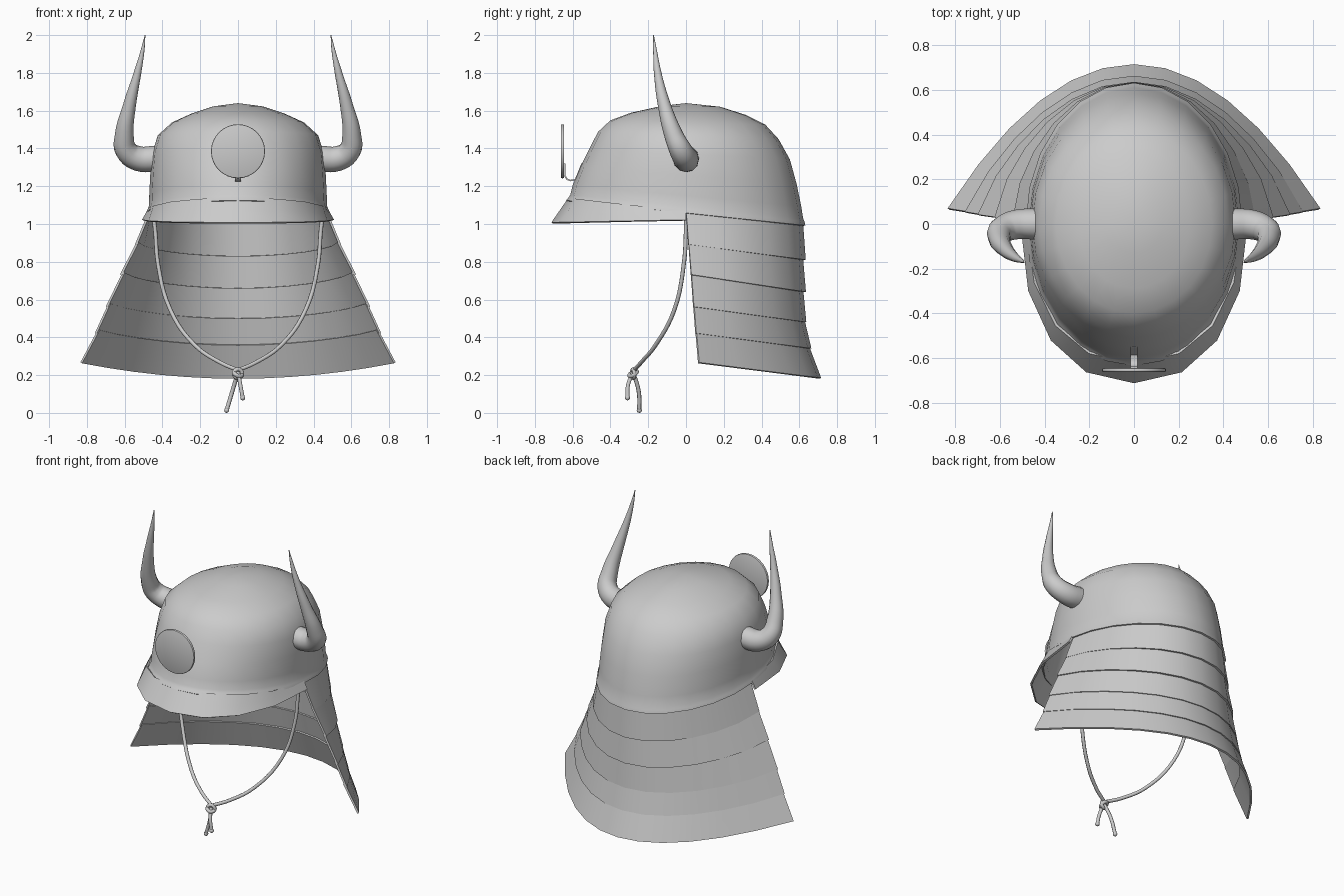
import bpy, bmesh
from math import sin, cos, pi, radians
from mathutils import Vector

if "Cube" in bpy.data.objects:
    bpy.data.objects.remove(bpy.data.objects["Cube"])


def finish(ob, angle=40):
    """Bake modifiers or curves into a mesh and smooth-shade it."""
    bpy.ops.object.select_all(action='DESELECT')
    ob.select_set(True)
    bpy.context.view_layer.objects.active = ob
    bpy.ops.object.convert(target='MESH')
    bpy.ops.object.shade_smooth_by_angle(angle=radians(angle))
    return bpy.context.object


def sheet(name, rows, thick, closed=False, apex=None, offset=0.0):
    """Skin a grid of point rows, then thicken it."""
    bm = bmesh.new()
    grid = [[bm.verts.new(p) for p in row] for row in rows]
    n = len(grid[0])
    for a, b in zip(grid, grid[1:]):
        for i in range(n if closed else n - 1):
            j = (i + 1) % n
            bm.faces.new((a[i], a[j], b[j], b[i]))
    if apex:
        top = bm.verts.new(apex)
        for i in range(n):
            bm.faces.new((grid[-1][i], grid[-1][(i + 1) % n], top))
    bmesh.ops.recalc_face_normals(bm, faces=bm.faces)
    me = bpy.data.meshes.new(name)
    bm.to_mesh(me)
    bm.free()
    ob = bpy.data.objects.new(name, me)
    bpy.context.collection.objects.link(ob)
    mod = ob.modifiers.new("thickness", 'SOLIDIFY')
    mod.thickness = thick
    mod.offset = offset
    return finish(ob)


def tube(name, pts, radii, res=4, steps=5):
    """Round tube along a smooth path, one radius per point."""
    cu = bpy.data.curves.new(name, 'CURVE')
    cu.dimensions = '3D'
    cu.bevel_depth = 1.0
    cu.bevel_resolution = res
    cu.use_fill_caps = True
    cu.resolution_u = steps
    sp = cu.splines.new('BEZIER')
    sp.bezier_points.add(len(pts) - 1)
    for bp, p, r in zip(sp.bezier_points, pts, radii):
        bp.co = p
        bp.radius = r
        bp.handle_left_type = bp.handle_right_type = 'AUTO'
    ob = bpy.data.objects.new(name, cu)
    bpy.context.collection.objects.link(ob)
    return finish(ob, 60)


def rim_z(c):
    return 1.07 - 0.065 * c


# Dome: height fraction, half width, front depth, back depth
profile = [(-0.02, .485, .635, .632), (0.01, .48, .622, .628), (0.04, .472, .612, .62),
           (.14, .47, .60, .61), (.33, .465, .56, .585), (.53, .455, .51, .55),
           (.70, .425, .465, .49), (.82, .35, .40, .42), (.90, .25, .29, .32),
           (.97, .13, .13, .18)]
rows = []
for h, rx, rf, rb in profile:
    row = []
    for i in range(24):
        a = 2 * pi * i / 24
        z = rim_z(cos(a))
        row.append((rx * sin(a), cos(a) * (rb if cos(a) > 0 else rf), z + (1.64 - z) * h))
    rows.append(row)
sheet("helmet_dome", rows, 0.012, True, (0, 0, 1.64), -1)

# Visor around the front half
rows = []
for t in (0, 0.5, 1):
    row = []
    for i in range(-4, 5):
        a = i * pi / 8
        s, c = sin(a), max(cos(a), 0)
        x = (0.475 + 0.028 * t) * (1 if s > 0 else -1) * abs(s) ** 0.9
        y = -(0.618 + 0.09 * t) * c ** 0.9
        top, low = rim_z(-c), 1.005 + 0.015 * (1 - c)
        row.append((x, y, top + (low - top) * t))
    rows.append(row)
sheet("visor", rows, 0.012)


# Neck guard: edges as half width, end y, back y, end z, back z
def guard_edge(w, ye, yb, ze, zb):
    k = (1.07 - ze) / 0.81
    row = []
    for i in range(-6, 7):
        s = i / 6
        x = sin(s * pi / 2) * (1 - k) + s * k
        f = max(1 - x * x, 0) ** (0.5 + 0.5 * k)
        row.append((w * x, ye + (yb - ye) * f, ze + (zb - ze) * f))
    return row


plates = [((.465, .0, .613, 1.07, 1.02), (.54, .013, .628, .89, .81)),
          ((.53, .013, .613, .905, .83), (.62, .027, .629, .73, .64)),
          ((.605, .027, .614, .745, .66), (.695, .04, .631, .56, .48)),
          ((.68, .04, .62, .58, .50), (.753, .052, .658, .42, .34)),
          ((.737, .052, .643, .44, .36), (.83, .067, .71, .265, .183))]
for n, (a, b) in enumerate(plates):
    sheet(f"neck_guard_plate_{n + 1}", [guard_edge(*a), guard_edge(*b)], 0.012)

# Horns
horn = [(.43, .0, 1.345, .07), (.53, -.003, 1.347, .066), (.592, -.028, 1.39, .06),
        (.602, -.065, 1.47, .05), (.574, -.115, 1.63, .034), (.532, -.15, 1.80, .02),
        (.505, -.164, 1.92, .01), (.492, -.172, 2.0, .002)]
for side, m in (("left", -1), ("right", 1)):
    tube("horn_" + side, [(m * x, y, z) for x, y, z, r in horn], [p[3] for p in horn])

# Front crest disc with a softened edge
bpy.ops.mesh.primitive_cylinder_add(vertices=32, radius=0.143, depth=0.018,
                                    location=(0, -.654, 1.385), rotation=(pi / 2, 0, 0))
disc = bpy.context.object
disc.name = "crest_disc"
bev = disc.modifiers.new("bevel", 'BEVEL')
bev.width = 0.006
bev.segments = 2
finish(disc)

# Bent strip holding the disc
path = [(-.643, 1.32), (-.641, 1.255), (-.63, 1.237), (-.61, 1.23), (-.585, 1.235), (-.55, 1.32)]
sheet("crest_bracket", [[(x, y, z) for x in (-.016, .016)] for y, z in path], 0.008)

# Chin cords
cord = [(.455, .0, 1.08), (.44, .0, .98), (.423, -.012, .785), (.36, -.06, .55),
        (.23, -.16, .36), (.1, -.235, .27), (0, -.275, .225)]
for side, m in (("left", -1), ("right", 1)):
    tube("chin_cord_" + side, [(m * x, y, z) for x, y, z in cord], [.011] * len(cord), 2)

# Knot: two crossed loops
for n, rot in enumerate(((pi / 2, 0, .3), (.5, .4, 0))):
    bpy.ops.mesh.primitive_torus_add(major_segments=16, minor_segments=8, major_radius=.023,
                                     minor_radius=.011, location=(0, -.28, .208), rotation=rot)
    bpy.context.object.name = f"cord_knot_{n + 1}"
    finish(bpy.context.object, 60)

# Loose cord ends with small knobs
for n, (x, y, z) in enumerate(((-.06, -.247, .014), (.025, -.31, .08))):
    end, start = Vector((x, y, z)), Vector((0, -.28, .215))
    mid = (start + end) / 2 + Vector((0, (y + .28) * .4, 0))
    tube(f"cord_tail_{n + 1}", [start, mid, end], [.011] * 3, 2)
    bpy.ops.mesh.primitive_uv_sphere_add(segments=10, ring_count=6, radius=.014, location=end)
    bpy.context.object.name = f"cord_knob_{n + 1}"
    finish(bpy.context.object, 60)
